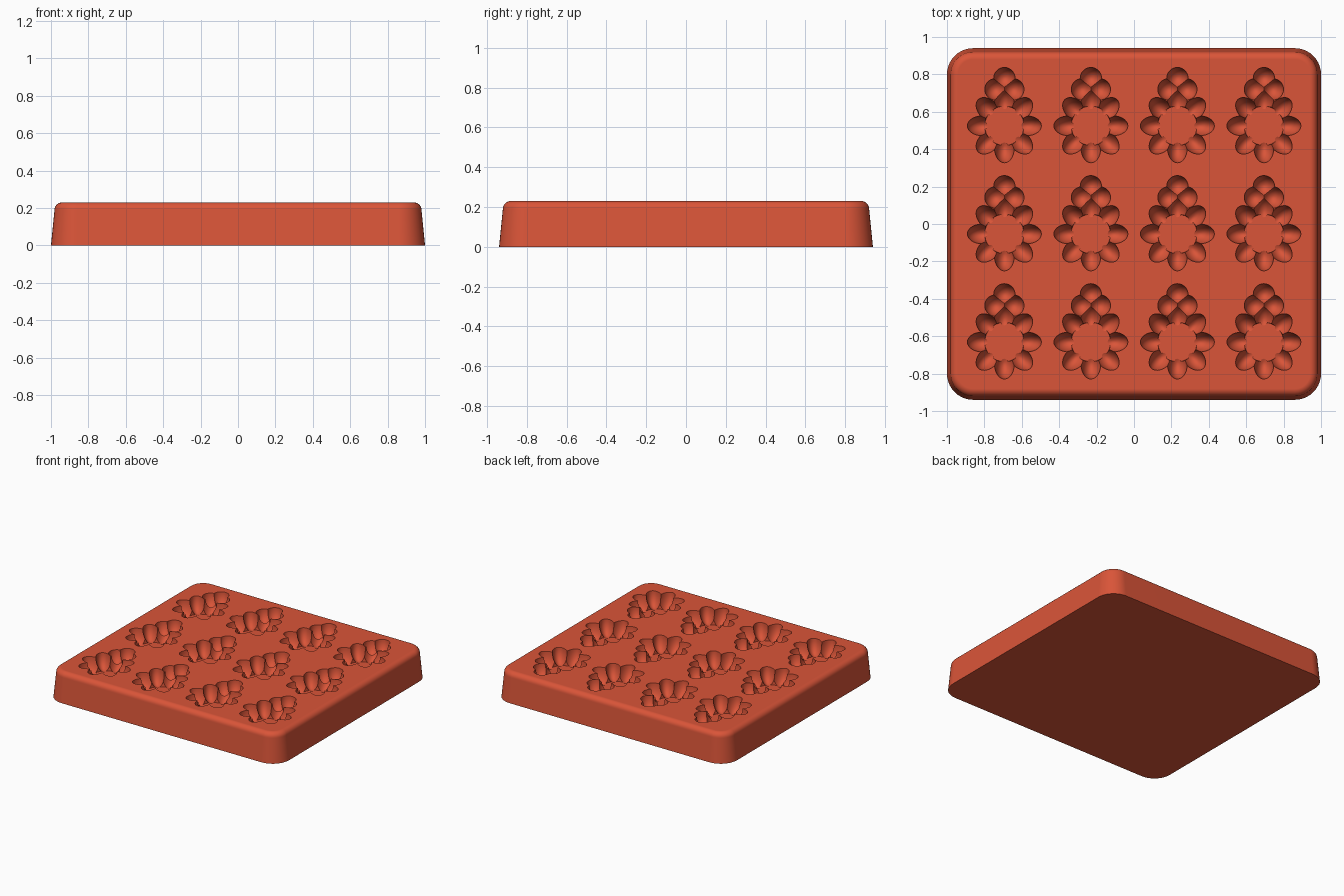
import bpy, bmesh, math
from mathutils import Matrix, Vector

cube = bpy.data.objects.get("Cube")
if cube:
    bpy.data.objects.remove(cube)

HALF_X, HALF_Y, HEIGHT = 1.0, 0.94, 0.23
CORNER = 0.14

terracotta = bpy.data.materials.new("terracotta_red")
colour = (0.70, 0.09, 0.04, 1)
terracotta.diffuse_color = colour
terracotta.use_nodes = True
terracotta.node_tree.nodes["Principled BSDF"].inputs["Base Color"].default_value = colour


def add_object(name, bm):
    bmesh.ops.recalc_face_normals(bm, faces=bm.faces)
    mesh = bpy.data.meshes.new(name)
    bm.to_mesh(mesh)
    bm.free()
    mesh.materials.append(terracotta)
    ob = bpy.data.objects.new(name, mesh)
    bpy.context.collection.objects.link(ob)
    return ob


def bake(ob, cutters, operation):
    """Combine ob with the cutters, then drop the cutters."""
    for cutter in cutters:
        cutter.hide_render = True
        mod = ob.modifiers.new("combine", "BOOLEAN")
        mod.operation, mod.solver, mod.object = operation, "MANIFOLD", cutter
    bpy.context.view_layer.update()
    graph = bpy.context.evaluated_depsgraph_get()
    mesh = bpy.data.meshes.new_from_object(ob.evaluated_get(graph))
    ob.modifiers.clear()
    ob.data = mesh
    for cutter in cutters:
        bpy.data.objects.remove(cutter)


def ellipsoid(name, centre, radii, angle=0):
    bm = bmesh.new()
    bmesh.ops.create_uvsphere(bm, u_segments=28, v_segments=18, radius=1)
    matrix = (Matrix.Rotation(angle, 4, "Z") @ Matrix.Translation(centre)
              @ Matrix.Diagonal((*radii, 1)))
    bmesh.ops.transform(bm, matrix=matrix, verts=bm.verts)
    return add_object(name, bm)


def ring(bm, inset, z, steps=10):
    """Rounded rectangle of vertices, shrunk by inset."""
    verts = []
    for quarter, (sx, sy) in enumerate([(1, 1), (-1, 1), (-1, -1), (1, -1)]):
        for i in range(steps + 1):
            a = (quarter + i / steps) * math.pi / 2
            r = CORNER - inset
            verts.append(bm.verts.new((sx * (HALF_X - CORNER) + r * math.cos(a),
                                       sy * (HALF_Y - CORNER) + r * math.sin(a), z)))
    return verts


# Tray body: drafted walls with a rounded top edge
bm = bmesh.new()
fillet = 0.04
profile = [(0, 0), (0.019, HEIGHT - fillet)]
for i in range(1, 8):
    a = i / 7 * math.pi / 2
    profile.append((0.019 + fillet * (1 - math.cos(a)),
                    HEIGHT - fillet * (1 - math.sin(a))))
rings = [ring(bm, *p) for p in profile]
for low, high in zip(rings, rings[1:]):
    for i in range(len(low)):
        j = (i + 1) % len(low)
        bm.faces.new((low[i], low[j], high[j], high[i]))
bm.faces.new(rings[0])
bm.faces.new(rings[-1])
tray = add_object("mould_tray", bm)

# Cavity shape: flat centre, eight petals and a three-lobed crown
bm = bmesh.new()
bmesh.ops.create_cone(bm, cap_ends=True, segments=32, radius1=0.105, radius2=0.118, depth=0.2)
flower = add_object("flower_cutter", bm)
parts = [ellipsoid("petal", (0.118, 0, 0), (0.08, 0.053, 0.108), k * math.pi / 4)
         for k in range(8)]
for x, y in ((0, 0.255), (-0.048, 0.195), (0.048, 0.195)):
    parts.append(ellipsoid("crown_lobe", (x, y, 0), (0.057, 0.057, 0.09)))
bake(flower, parts, "UNION")

# Three rows of four cavities
cavities = []
for row in range(3):
    for column in range(4):
        cutter = bpy.data.objects.new("cavity_cutter", flower.data)
        cutter.location = Vector((-0.693 + 0.4625 * column, 0.525 - 0.578 * row, HEIGHT))
        bpy.context.collection.objects.link(cutter)
        cavities.append(cutter)
bake(tray, cavities, "DIFFERENCE")
bpy.data.objects.remove(flower)

# One material and smooth shading with sharp rims
tray.data.materials.clear()
tray.data.materials.append(terracotta)
for face in tray.data.polygons:
    face.material_index = 0
bpy.ops.object.select_all(action="DESELECT")
tray.select_set(True)
bpy.context.view_layer.objects.active = tray
bpy.ops.object.shade_smooth_by_angle(angle=math.radians(35))
normals = tray.modifiers.new("even_shading", "WEIGHTED_NORMAL")
normals.keep_sharp = True
